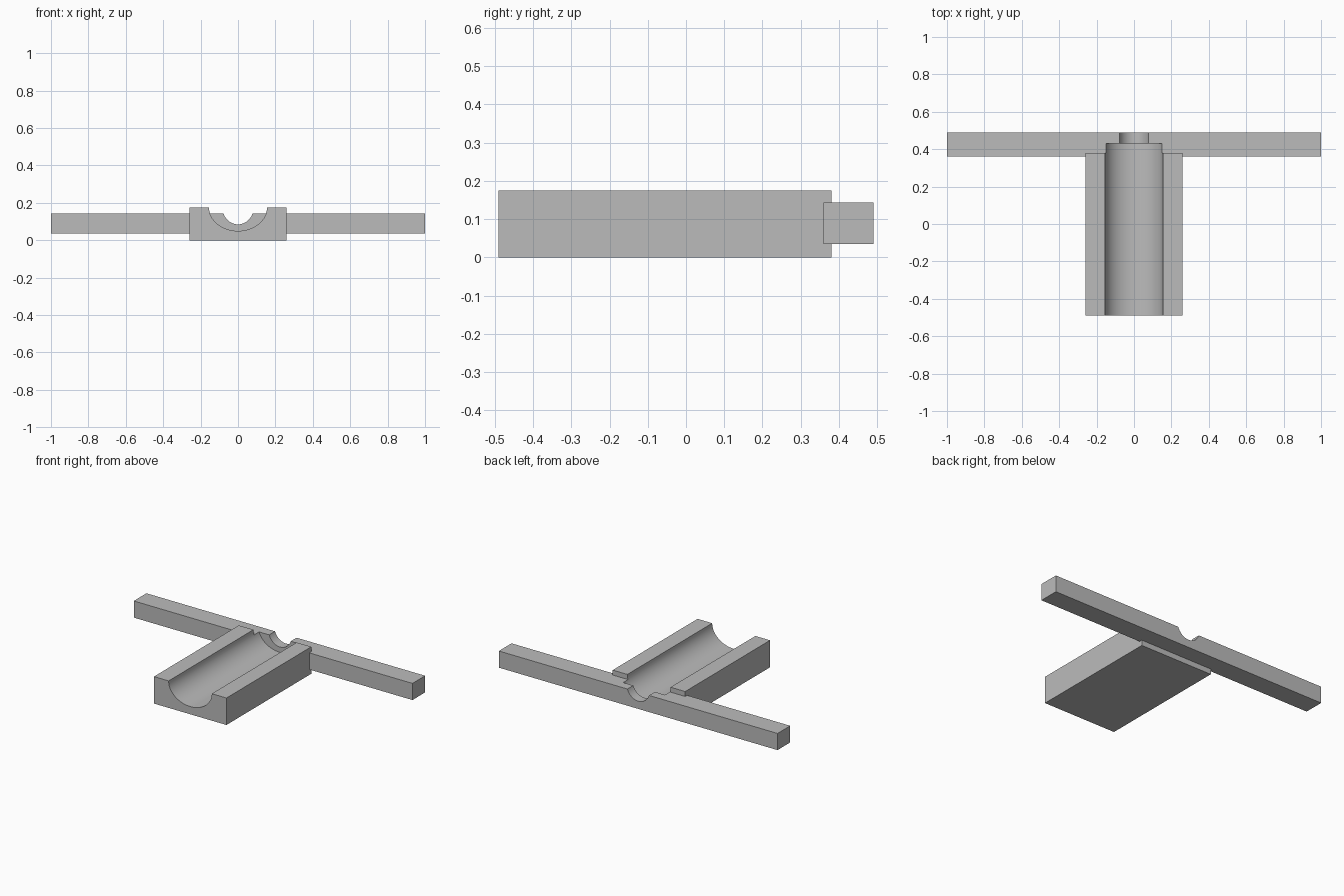
import bpy, bmesh, math

if "Cube" in bpy.data.objects:
    bpy.data.objects.remove(bpy.data.objects["Cube"], do_unlink=True)

grey = bpy.data.materials.new("plain_grey")
grey.use_nodes = True
colour = (0.5, 0.5, 0.5, 1)
grey.diffuse_color = colour
grey.node_tree.nodes["Principled BSDF"].inputs["Base Color"].default_value = colour

TOP = 0.175


def prism(name, profile, y0, y1):
    """Extrude an x-z outline from y0 to y1."""
    bm = bmesh.new()
    face = bm.faces.new([bm.verts.new((x, y0, z)) for x, z in profile])
    new = bmesh.ops.extrude_face_region(bm, geom=[face])["geom"]
    bmesh.ops.translate(bm, vec=(0, y1 - y0, 0),
                        verts=[v for v in new if isinstance(v, bmesh.types.BMVert)])
    bmesh.ops.recalc_face_normals(bm, faces=bm.faces)
    mesh = bpy.data.meshes.new(name)
    bm.to_mesh(mesh)
    bm.free()
    mesh.materials.append(grey)
    obj = bpy.data.objects.new(name, mesh)
    bpy.context.collection.objects.link(obj)
    return obj


def block(name, half, z0, z1, y0, y1):
    return prism(name, [(-half, z0), (half, z0), (half, z1), (-half, z1)], y0, y1)


def groove(name, half, depth, y0, y1, steps=48):
    """Half-elliptical trough shape with straight sides rising above the top."""
    arc = [(half * math.cos(a), TOP - depth * math.sin(a))
           for a in (math.pi * i / steps for i in range(steps + 1))]
    return prism(name, [(half, 0.3)] + arc + [(-half, 0.3)], y0, y1)


def combine(target, tool, operation):
    mod = target.modifiers.new(operation.lower(), "BOOLEAN")
    mod.operation, mod.solver, mod.object = operation, "EXACT", tool
    tool.hide_render = True
    bpy.context.view_layer.objects.active = target
    bpy.ops.object.modifier_apply(modifier=mod.name)
    bpy.data.objects.remove(tool, do_unlink=True)


# Long body joined to the wide cross bar
body = block("grooved_body_with_cross_bar", 0.26, 0, TOP, -0.49, 0.38)
combine(body, block("cross_bar", 1.0, 0.035, 0.143, 0.36, 0.49), "UNION")

# Wide trough, then the narrow outlet through the back of the bar
combine(body, groove("wide_trough", 0.155, 0.125, -0.6, 0.43), "DIFFERENCE")
combine(body, groove("narrow_outlet", 0.083, 0.09, 0.3, 0.6), "DIFFERENCE")

# Smooth troughs, sharp corners
bpy.ops.object.select_all(action="DESELECT")
body.select_set(True)
bpy.context.view_layer.objects.active = body
bpy.ops.object.shade_smooth_by_angle(angle=math.radians(30))
